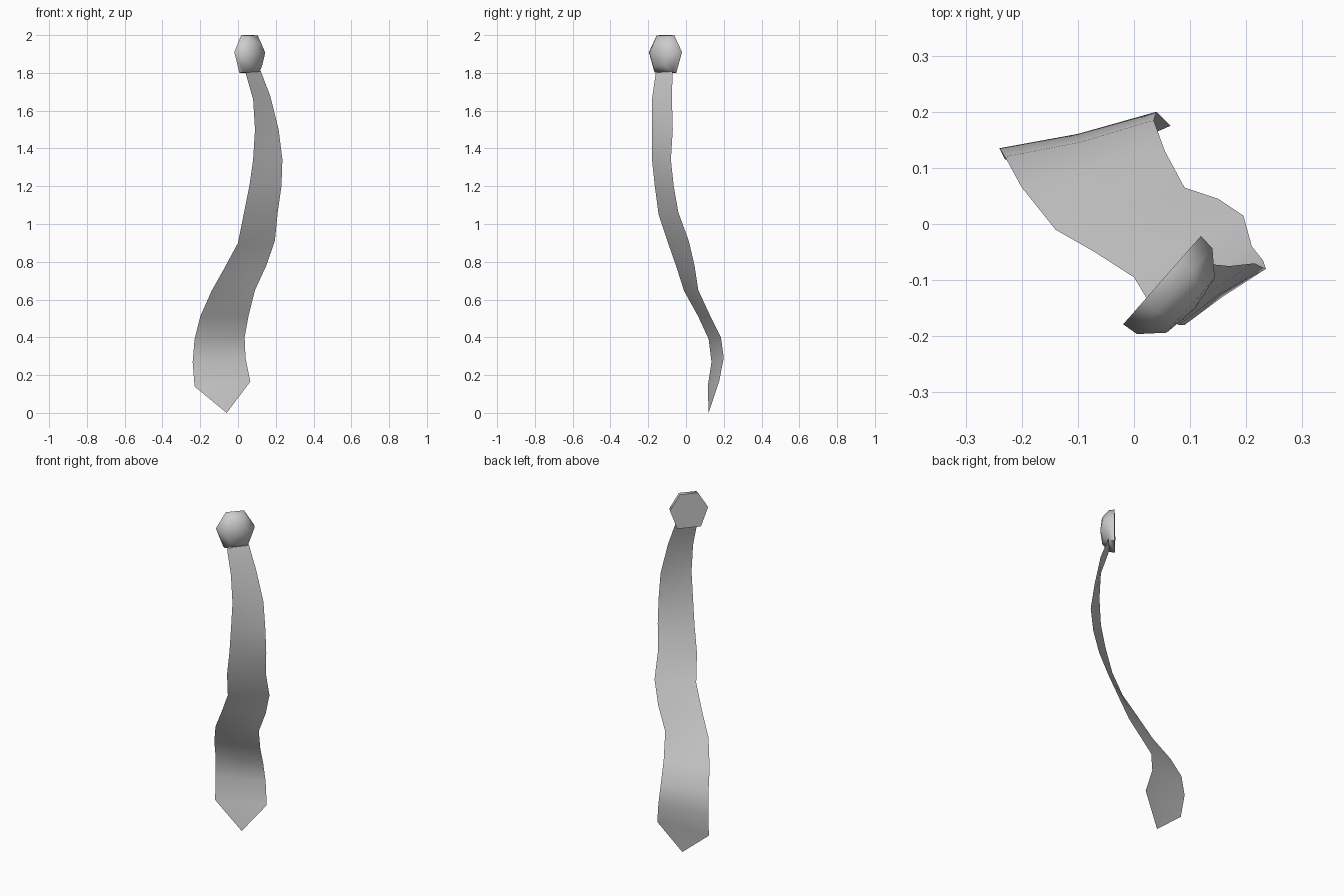
import bpy
import bmesh
from mathutils import Vector

cube = bpy.data.objects.get("Cube")
if cube:
    bpy.data.objects.remove(cube, do_unlink=True)

# One plain grey cloth colour
cloth = bpy.data.materials.new("grey cloth")
cloth.use_nodes = True
grey = (0.6, 0.6, 0.6, 1.0)
cloth.diffuse_color = grey
cloth.node_tree.nodes["Principled BSDF"].inputs["Base Color"].default_value = grey


def finish(bm, name, angle):
    """Turn a bmesh into a smooth shaded object."""
    mesh = bpy.data.meshes.new(name)
    bm.to_mesh(mesh)
    bm.free()
    mesh.materials.append(cloth)
    obj = bpy.data.objects.new(name, mesh)
    bpy.context.collection.objects.link(obj)
    bpy.ops.object.select_all(action="DESELECT")
    bpy.context.view_layer.objects.active = obj
    obj.select_set(True)
    bpy.ops.object.shade_smooth_by_angle(angle=angle)
    return obj


def bridge(bm, upper, lower, closed=False):
    """Join two rows of vertices with quads."""
    count = len(upper)
    for i in range(count if closed else count - 1):
        j = (i + 1) % count
        bm.faces.new((upper[i], lower[i], lower[j], upper[j]))


# Hanging blade: left edge x, y, z and right edge x, y, z in hundredths
sections = [
    (4, -16, 180, 12, -7, 181),
    (8, -18, 166, 17, -7.5, 168),
    (9, -18, 150, 21.5, -7, 150),
    (8, -18, 134, 23.5, -8, 134),
    (6, -16.5, 120, 23, -6.5, 120),
    (3, -14.5, 105, 21, -4, 106),
    (0, -9.5, 90, 19.5, 1.5, 91),
    (-7, -5, 77, 15, 4.5, 78),
    (-14, -1, 64.5, 9, 6.5, 65),
    (-20, 6.5, 51, 5.5, 13, 51),
    (-23, 12, 39, 3.5, 18.5, 40),
    (-24, 13.5, 27, 4, 20, 29),
    (-23, 11.5, 14, 6.5, 17.5, 16.5),
]
bm = bmesh.new()
previous = None
for section in sections:
    left = Vector(section[:3]) / 100
    right = Vector(section[3:]) / 100
    middle = (left + right) / 2
    if middle.z < 0.5:
        middle.y -= 0.007
    row = [bm.verts.new(point) for point in (left, middle, right)]
    if previous:
        bridge(bm, previous, row)
    previous = row
# Pointed end of the blade
tip = bm.verts.new((-0.06, 0.12, 0))
for a, b in zip(previous, previous[1:]):
    bm.faces.new((a, tip, b))
finish(bm, "tie_blade", 3.0)

# Knot: six-sided flat back with a rounded front
across = Vector((0.66, 0.75, 0))
outward = Vector((0.75, -0.66, 0))
up = Vector((0, 0, 1))
centre = Vector((0.05, -0.10, 1.90))
outline = [(-0.05, 0.1), (-0.105, 0.01), (-0.065, -0.1),
           (0.065, -0.1), (0.105, 0.01), (0.05, 0.1)]
bm = bmesh.new()
rings = []
for size, depth in ((1.0, 0), (0.97, 0.03), (0.62, 0.068)):
    rings.append([bm.verts.new(centre + across * u * size + up * v * size + outward * depth)
                  for u, v in outline])
for outer, inner in zip(rings, rings[1:]):
    bridge(bm, outer, inner, closed=True)
apex = bm.verts.new(centre + outward * 0.078)
for i, vert in enumerate(rings[-1]):
    bm.faces.new((vert, apex, rings[-1][(i + 1) % len(outline)]))
bm.faces.new(rings[0])
bmesh.ops.recalc_face_normals(bm, faces=bm.faces)
finish(bm, "tie_knot", 1.2)
